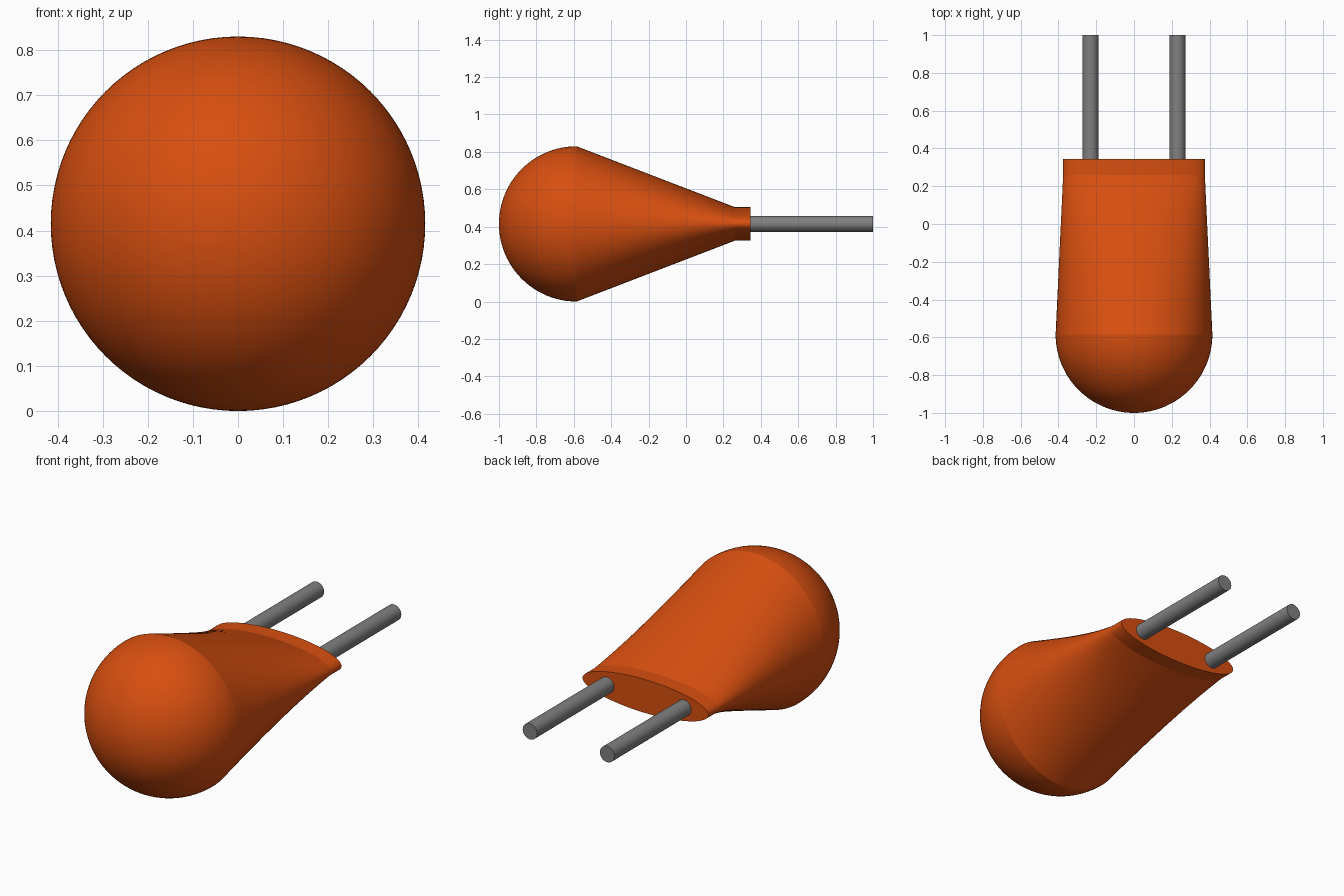
import bpy
import math

cube = bpy.data.objects.get("Cube")
if cube:
    bpy.data.objects.remove(cube, do_unlink=True)

CENTRE_Z = 0.415
RADIUS = 0.415
DOME_Y = RADIUS - 1
NECK_Y, BASE_Y = 0.26, 0.345
BASE_W, BASE_H = 0.375, 0.09


def make_material(name, colour):
    mat = bpy.data.materials.new(name)
    mat.use_nodes = True
    mat.diffuse_color = colour
    bsdf = mat.node_tree.nodes["Principled BSDF"]
    bsdf.inputs["Base Color"].default_value = colour
    bsdf.inputs["Roughness"].default_value = 0.6
    return mat


orange = make_material("orange", (0.68, 0.077, 0.005, 1))
grey = make_material("grey", (0.216, 0.216, 0.216, 1))


def loft(name, rings, mat, x=0, sides=96, cap_start=False, cap_end=False):
    """Join elliptical rings (y, half width, half height) along y."""
    verts, faces = [], []
    for y, w, h in rings:
        for i in range(sides):
            a = math.tau * i / sides
            verts.append((x + w * math.cos(a), y, CENTRE_Z + h * math.sin(a)))
    for r in range(len(rings) - 1):
        for i in range(sides):
            j = (i + 1) % sides
            a, b = r * sides, (r + 1) * sides
            faces.append((a + i, a + j, b + j, b + i))
    if cap_start:
        faces.append(tuple(range(sides))[::-1])
    if cap_end:
        faces.append(tuple(range(len(verts) - sides, len(verts))))
    # Rings run clockwise seen along +y, so flip to face outward
    faces = [f[::-1] for f in faces]
    mesh = bpy.data.meshes.new(name)
    mesh.from_pydata(verts, [], faces)
    mesh.materials.append(mat)
    mesh.validate()
    obj = bpy.data.objects.new(name, mesh)
    bpy.context.collection.objects.link(obj)
    bpy.ops.object.select_all(action="DESELECT")
    obj.select_set(True)
    bpy.context.view_layer.objects.active = obj
    bpy.ops.object.shade_smooth_by_angle(angle=math.radians(35))
    return obj


# Rounded dome at the front
dome = []
for k in range(1, 33):
    t = math.pi / 2 * k / 32
    r = RADIUS * math.sin(t)
    dome.append((DOME_Y - RADIUS * math.cos(t), r, r))
dome.insert(0, (-1, 0.002, 0.002))
loft("dome", dome, orange, cap_start=True)

# Body blending from the round dome to the flat oval neck
body = []
for k in range(13):
    t = k / 12
    body.append((DOME_Y + (NECK_Y - DOME_Y) * t,
                 RADIUS + (BASE_W - RADIUS) * t,
                 RADIUS + (BASE_H - RADIUS) * t))
loft("body", body, orange)

# Straight oval base, closed at the back
loft("base", [(NECK_Y, BASE_W, BASE_H), (BASE_Y, BASE_W, BASE_H)],
     orange, cap_end=True)

# Two metal leads
for side, x in (("left", 0.23), ("right", -0.23)):
    loft(side + "_lead", [(BASE_Y - 0.02, 0.043, 0.043), (1, 0.043, 0.043)],
         grey, x=x, sides=32, cap_start=True, cap_end=True)
